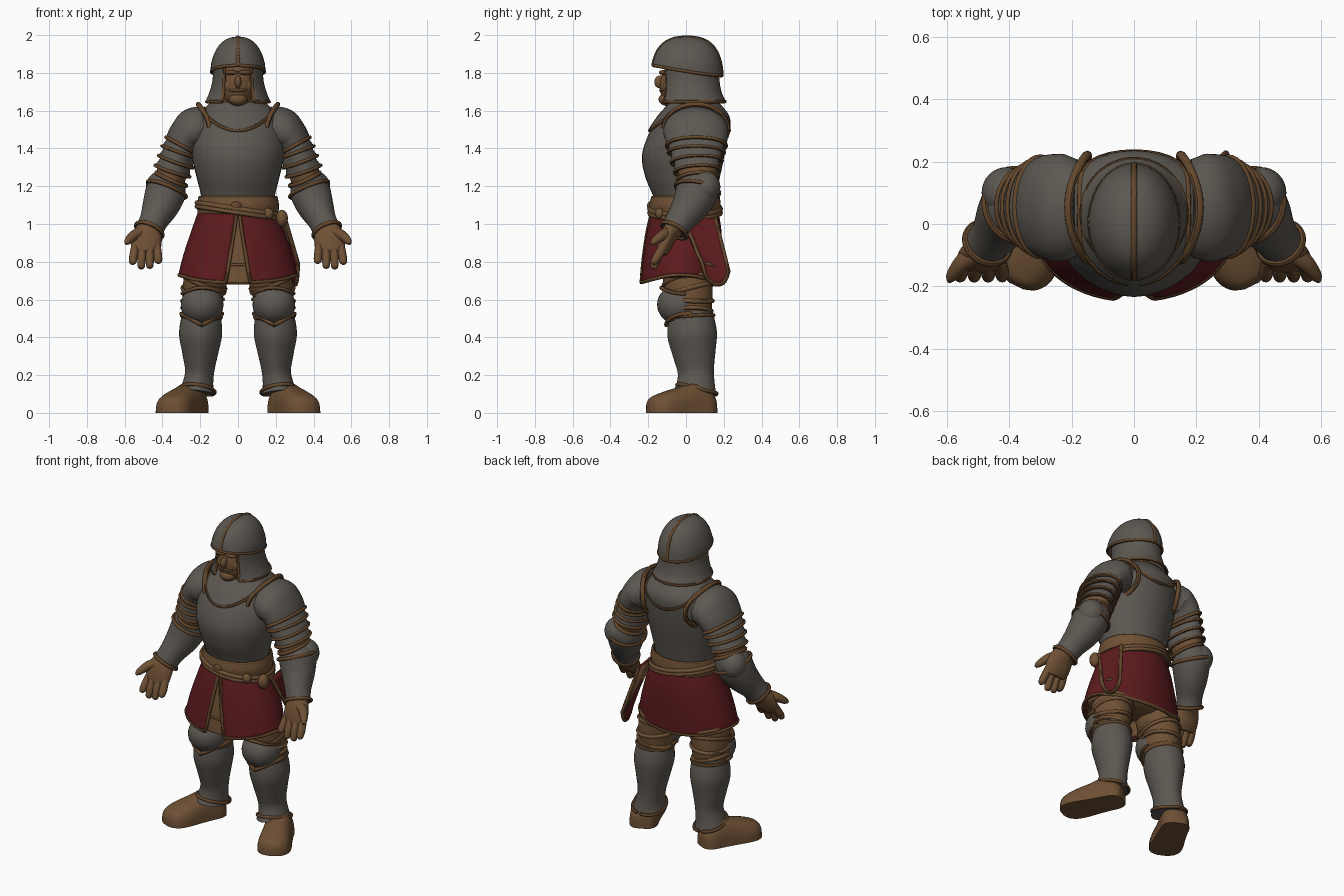
import bpy, bmesh, math
from math import sin, cos, pi, radians
from mathutils import Vector

cube = bpy.data.objects.get("Cube")
if cube:
    bpy.data.objects.remove(cube, do_unlink=True)


def material(name, rgb):
    m = bpy.data.materials.new(name)
    m.use_nodes = True
    m.diffuse_color = (*rgb, 1)
    m.node_tree.nodes["Principled BSDF"].inputs["Base Color"].default_value = (*rgb, 1)
    return m


STEEL = material("dull steel", (0.108, 0.096, 0.082))
LEATHER = material("brown leather", (0.155, 0.08, 0.034))
TRIM = material("dark brown trim", (0.125, 0.062, 0.025))
RED = material("deep red cloth", (0.108, 0.0105, 0.0125))


def finish(name, me, mat, mirror=False, solid=0):
    me.materials.clear()
    me.materials.append(mat)
    me.polygons.foreach_set("use_smooth", [True] * len(me.polygons))
    me.set_sharp_from_angle(angle=radians(45))
    ob = bpy.data.objects.new(name, me)
    bpy.context.collection.objects.link(ob)
    if solid:
        s = ob.modifiers.new("thickness", "SOLIDIFY")
        s.thickness, s.offset = solid, 0
    if mirror:
        ob.modifiers.new("mirror", "MIRROR")
    return ob


def from_bmesh(name, bm, mat, **kw):
    bmesh.ops.recalc_face_normals(bm, faces=bm.faces)
    me = bpy.data.meshes.new(name)
    bm.to_mesh(me)
    bm.free()
    return finish(name, me, mat, **kw)


# Rows are stations (x, y, z, half width, half depth) along a part
def sample(rows, t):
    t = min(max(t, 0), len(rows) - 1)
    i = min(int(t), len(rows) - 2)
    f = t - i
    p = [rows[min(max(i + k, 0), len(rows) - 1)] for k in (-1, 0, 1, 2)]
    return [b + f / 2 * (c - a + f * (2 * a - 5 * b + 4 * c - d + f * (3 * (b - c) + d - a)))
            for a, b, c, d in zip(*p)]


def point(rows, t, ang, grow=0.0, ridge=0.0):
    x, y, z, ra, rb = sample(rows, t)
    if all(r[0] == 0 for r in rows):
        d = Vector((0, 0, 1))
    else:
        d = Vector(sample(rows, t + .1)[:3]) - Vector(sample(rows, t - .1)[:3])
        d.normalize()
    a = Vector((0, 1, 0)).cross(d).normalized()
    b = d.cross(a)
    front = (rb + grow) * (1 + ridge * max(0, cos(ang)) ** 14)
    return Vector((x, y, z)) + a * (ra + grow) * sin(ang) - b * front * cos(ang)


def shell(name, rows, mat, start=0, end=None, gap=None, grow=0, ridge=0,
          seg=40, n=None, **kw):
    end = len(rows) - 1 if end is None else end
    n = n or 6 * (len(rows) - 1)
    bm, grid = bmesh.new(), []
    for j in range(n + 1):
        v = j / n
        g = gap(v) if gap else 0
        ring = []
        for i in range(seg + (1 if gap else 0)):
            ang = g + (2 * pi - 2 * g) * i / seg
            s = start(ang) if callable(start) else start
            e = end(ang) if callable(end) else end
            ring.append(bm.verts.new(point(rows, s + v * (e - s), ang, grow, ridge)))
        grid.append(ring)
    for r0, r1 in zip(grid, grid[1:]):
        for i in range(seg):
            k = (i + 1) % len(r0)
            bm.faces.new((r0[i], r0[k], r1[k], r1[i]))
    if not gap and not kw.get("solid"):
        bm.faces.new(grid[0])
        bm.faces.new(grid[-1])
    return from_bmesh(name, bm, mat, **kw)


def tube(name, pts, r, mat=TRIM, closed=False, **kw):
    cu = bpy.data.curves.new(name, "CURVE")
    cu.dimensions, cu.bevel_depth, cu.bevel_resolution, cu.use_fill_caps = "3D", r, 2, True
    sp = cu.splines.new("POLY")
    sp.points.add(len(pts) - 1)
    for q, p in zip(sp.points, pts):
        q.co = (*p, 1)
    sp.use_cyclic_u = closed
    ob = bpy.data.objects.new(name, cu)
    bpy.context.collection.objects.link(ob)
    dg = bpy.context.evaluated_depsgraph_get()
    me = bpy.data.meshes.new_from_object(ob.evaluated_get(dg))
    bpy.data.objects.remove(ob)
    return finish(name, me, mat, **kw)


def band(name, rows, t, r=.01, grow=0.0, **kw):
    at = t if callable(t) else (lambda a: t)
    angs = [2 * pi * i / 40 for i in range(40)]
    return tube(name, [point(rows, at(a), a, grow) for a in angs], r, closed=True, **kw)


def blob(name, loc, radii, mat, **kw):
    bm = bmesh.new()
    bmesh.ops.create_uvsphere(bm, u_segments=32, v_segments=18, radius=1)
    for v in bm.verts:
        v.co = Vector(loc) + Vector([c * r for c, r in zip(v.co, radii)])
    return from_bmesh(name, bm, mat, **kw)


# Cuirass with gorget
torso = [(0, 0, 1.08, .185, .15), (0, -.005, 1.15, .195, .165), (0, -.015, 1.25, .22, .195),
         (0, -.012, 1.36, .245, .215), (0, .012, 1.47, .25, .206), (0, .04, 1.56, .225, .18),
         (0, .045, 1.62, .155, .135), (0, .04, 1.66, .115, .1)]
shell("cuirass", torso, STEEL, ridge=.03)
neckline = lambda a: 5.85 - 1.6 * abs(cos(a)) ** 2.3
shell("gorget", torso, STEEL, start=neckline, end=6.6, grow=.007, ridge=.03, n=14, solid=.012)
band("gorget_trim", torso, neckline, .009, .01)
band("collar_trim", torso, 6.6, .011, .008)

# Head and helmet
blob("face", (0, -.025, 1.73), (.092, .115, .13), LEATHER)
blob("nose", (0, -.138, 1.752), (.018, .03, .034), LEATHER)
blob("chin", (0, -.1, 1.66), (.05, .045, .035), LEATHER)
blob("moustache", (0, -.12, 1.708), (.05, .022, .012), TRIM)
blob("brow", (.035, -.122, 1.802), (.036, .022, .013), TRIM, mirror=True)
blob("cheek", (.048, -.092, 1.73), (.03, .03, .035), LEATHER, mirror=True)
dome = [(0, .005, 1.785, .141, .184), (0, .005, 1.85, .137, .176), (0, .005, 1.91, .117, .155),
        (0, .005, 1.955, .086, .118), (0, .005, 1.98, .046, .066), (0, .005, 1.988, .002, .002)]
rim = lambda a: .42 * (1 + cos(a))
shell("helmet_dome", dome, STEEL, start=rim, n=24, solid=.01)
band("helmet_rim", dome, rim, .009)
crest = [point(dome, .8 + 4.2 * i / 14, 0) for i in range(15)]
crest += [point(dome, 5 - 5 * i / 14, pi) for i in range(1, 15)]
tube("helmet_crest", crest, .011)
guard = [(0, .02, 1.83, .125, .155), (0, .022, 1.755, .13, .15),
         (0, .028, 1.69, .148, .157), (0, .033, 1.648, .166, .173)]
opening = lambda v: .62 - .08 * v
shell("helmet_neck_guard", guard, STEEL, gap=opening, solid=.012)
edge = [point(guard, 3 * i / 10, .62 - .008 * i) for i in range(11)]
hem = [point(guard, 3, .54 + (2 * pi - 1.08) * i / 40) for i in range(41)]
tube("guard_hem", hem, .009)
tube("cheek_edge", edge, .009, mirror=True)

# Shoulder plates and upper arms
pauldron = [(.18, .052, 1.505, .115, .155), (.23, .052, 1.497, .118, .172),
            (.272, .055, 1.463, .1, .168), (.3, .055, 1.415, .092, .158)]
shell("pauldron", pauldron, STEEL, mirror=True)
rim_loop = [point(pauldron, 0, 2 * pi * i / 40, .014) for i in range(40)]
for p in rim_loop:
    p.x += .015 - 1.6 * (p.y - .05) ** 2
tube("pauldron_inner_rim", rim_loop, .014, closed=True, mirror=True)
band("pauldron_lower_rim", pauldron, 3, .01, mirror=True)
arm = [(.292, .055, 1.435, .08, .142), (.312, .055, 1.38, .08, .132), (.33, .057, 1.33, .08, .118),
       (.347, .06, 1.28, .08, .104), (.37, .06, 1.2, .08, .098)]
shell("arm_sleeve", arm, LEATHER, mirror=True)
for i in range(3):
    top, low = list(arm[i]), list(arm[i + 1])
    low[3:] = [r + .017 for r in low[3:]]
    shell(f"arm_plate_{i + 1}", [top, low], STEEL, mirror=True)
    band(f"arm_plate_trim_{i + 1}", [top, low], 1, .009, mirror=True)

# Forearms
forearm = [(.352, .06, 1.24, .082, .1), (.378, .06, 1.18, .106, .114), (.408, .025, 1.1, .098, .1),
           (.445, -.03, 1.02, .076, .078), (.47, -.062, .965, .073, .07)]
shell("forearm_plate", forearm, STEEL, mirror=True)
blob("elbow_cop", (.408, .1, 1.195), (.08, .082, .085), STEEL, mirror=True)
for t in (.1, .95, 3.95):
    band(f"forearm_trim_{t}", forearm, t, .011, .003, mirror=True)

# Hands
shell("palm", [(.468, -.06, .98, .06, .05), (.48, -.09, .94, .078, .045),
               (.488, -.115, .88, .08, .038), (.49, -.13, .845, .065, .028)], LEATHER, mirror=True)
for i in range(4):
    x, tip = .43 + .038 * i, (.79, .765, .762, .785)[i]
    shell(f"finger_{i + 1}", [(x, -.12, .88, .022, .023), (x + .005 * i - .006, -.15, .83, .023, .024),
                              (x + .007 * i - .008, -.17, tip + .012, .019, .019),
                              (x + .007 * i - .008, -.175, tip, .006, .006)],
          LEATHER, seg=14, mirror=True)
shell("thumb", [(.505, -.09, .96, .03, .035), (.55, -.125, .94, .027, .028),
                (.582, -.165, .91, .02, .02), (.592, -.185, .895, .007, .007)],
      LEATHER, seg=14, mirror=True)

# Skirt split at the front, with trimmed hem, over an inner tunic
skirt = [(0, -.005, 1.09, .195, .165), (0, -.01, .97, .238, .19),
         (0, -.02, .83, .284, .203), (0, -.03, .69, .318, .208)]
skirt_hem = lambda a: 3 - .36 * sin(a) ** 2
skirt_gap = lambda v: .02 + .19 * v
shell("skirt", skirt, RED, end=skirt_hem, gap=skirt_gap, n=20, solid=.014, seg=56)
tube("skirt_hem", [point(skirt, skirt_hem(a), a, .003) for a in
                   [.21 + (2 * pi - .42) * i / 60 for i in range(61)]], .01)
tube("skirt_front_edge", [point(skirt, .3 * i, skirt_gap(i / 10), .003) for i in range(11)],
     .01, mirror=True)
shell("inner_tunic", skirt, LEATHER, start=.2, end=lambda a: 2.75 + .35 * max(0, cos(a)) ** 9,
      grow=-.022, solid=.012)
tube("tunic_fold", [point(skirt, 2.3, .03 * i, -.014) for i in range(-7, 8)], .007)
shell("pelvis", [(0, 0, 1.08, .18, .15), (0, 0, .9, .21, .15), (0, .01, .76, .2, .13),
                 (0, .01, .72, .1, .08)], LEATHER)

# Belts, buckle, pouch and side flap
belt = [(0, -.005, 1.06, .207, .178), (0, -.005, 1.1, .21, .182), (0, -.003, 1.14, .203, .175)]
shell("waist_belt", belt, LEATHER, solid=.014)
band("belt_upper_edge", belt, 2, .008)
band("belt_lower_edge", belt, 0, .008)
for k in (-.012, .008):
    loop = [point(belt, 0, 2 * pi * i / 48, .01) for i in range(48)]
    for p in loop:
        p.z += k + .012 - .15 * p.x
    tube("sword_belt", loop, .013, LEATHER, closed=True)
blob("buckle", (-.01, -.192, 1.095), (.028, .014, .024), TRIM)
blob("belt_knot", (.16, -.14, 1.055), (.028, .024, .03), LEATHER)
blob("belt_pouch", (.232, -.075, 1.03), (.032, .035, .045), LEATHER)


def flap(u, v):
    return Vector((.236 + .07 * v - .012 * u, .07 + .085 * v + u * (.085 - .015 * v),
                   1.03 - .35 * v + .07 * v * u ** 4 - .04 * v * min(u, 0)))


bm = bmesh.new()
grid = [[bm.verts.new(flap(i / 8 - 1, j / 12)) for i in range(17)] for j in range(13)]
for j in range(12):
    for i in range(16):
        bm.faces.new((grid[j][i], grid[j][i + 1], grid[j + 1][i + 1], grid[j + 1][i]))
from_bmesh("side_flap", bm, RED, solid=.014)
border = [flap(-1, j / 10) for j in range(10)] + [flap(i / 8 - 1, 1) for i in range(17)]
border += [flap(1, 1 - j / 10) for j in range(1, 11)]
tube("side_flap_trim", border, .011)
bm = bmesh.new()
lining = [[bm.verts.new(flap(u, v) - Vector((.012, 0, 0))) for u in (-.95, .95)] for v in (0, .5, .94)]
for r0, r1 in zip(lining, lining[1:]):
    bm.faces.new((*r0, *reversed(r1)))
from_bmesh("side_flap_lining", bm, LEATHER, solid=.006)

# Legs
thigh = [(.13, .005, .88, .1, .12), (.165, .005, .74, .115, .13),
         (.187, .02, .62, .108, .122), (.193, .03, .48, .098, .1)]
shell("thigh", thigh, LEATHER, mirror=True)
for k, t in enumerate((1.4, 1.75, 2.15, 2.55)):
    band(f"knee_wrap_{k + 1}", thigh, lambda a: t + .12 * sin(a + 2 * k), .012,
         mirror=True, mat=LEATHER)
blob("knee_cop", (.19, -.035, .573), (.113, .118, .108), STEEL, mirror=True)
tube("knee_upper_trim", [(.188 + .107 * sin(a), -.02 - .112 * cos(a), .662 - .03 * sin(a) ** 2)
                         for a in [radians(10 * i) for i in range(-10, 11)]], .01, mirror=True)
tube("knee_lower_trim", [(.192 + .108 * sin(a), .01 - .115 * cos(a), .465 + .06 * abs(sin(a)))
                         for a in [radians(10 * i) for i in range(-10, 11)]], .011, mirror=True)
greave = [(.193, .03, .53, .102, .112), (.198, .037, .42, .114, .127), (.2, .046, .32, .096, .111),
          (.203, .055, .22, .077, .093), (.212, .055, .15, .082, .098), (.217, .052, .11, .095, .11)]
shell("greave", greave, STEEL, ridge=.07, mirror=True)
band("greave_upper_trim", greave, .25, .01, mirror=True)
band("greave_lower_trim", greave, lambda a: 4.6 - .5 * cos(a), .01, .003, mirror=True)

# Boots, splayed outward: stations of (length, half width, height)
boot = [(0, .02, .06), (.01, .055, .09), (.05, .08, .13), (.12, .084, .158), (.2, .09, .138),
        (.27, .097, .118), (.33, .092, .098), (.37, .065, .078), (.387, .025, .045)]
bm, grid = bmesh.new(), []
for j in range(41):
    s, w, h = sample(boot, j / 5)
    ring = []
    for i in range(32):
        a = 2 * pi * i / 32
        side = w * math.copysign(abs(cos(a)) ** .75, cos(a))
        ring.append(bm.verts.new((.207 + .44 * s + .9 * side, .15 - .9 * s + .44 * side,
                                  h * max(0, sin(a)) ** .75)))
    grid.append(ring)
for r0, r1 in zip(grid, grid[1:]):
    for i in range(32):
        bm.faces.new((r0[i], r0[i - 1], r1[i - 1], r1[i]))
bm.faces.new(grid[0])
bm.faces.new(grid[-1])
from_bmesh("boot", bm, LEATHER, mirror=True)
